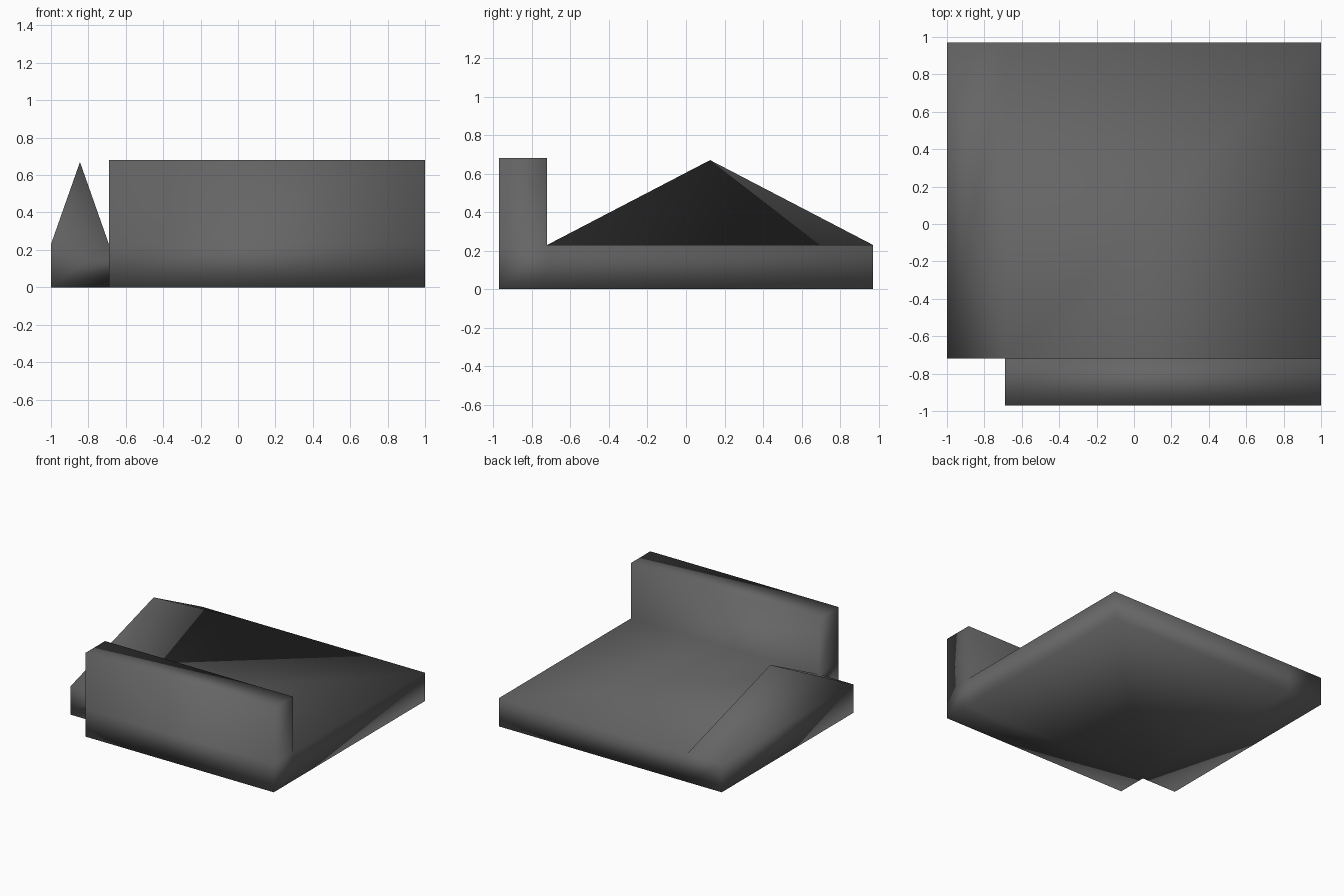
import bpy
import bmesh

if "Cube" in bpy.data.objects:
    bpy.data.objects.remove(bpy.data.objects["Cube"])

# Footprint cells: (x0, x1, y0, y1)
CELLS = {
    "arm": (-1.0, -0.69, -0.72, 0.97),
    "seat": (-0.69, 1.0, -0.72, 0.97),
    "back": (-0.69, 1.0, -0.97, -0.72),
}
SEAT_Z, BACK_Z, ARM_Z = 0.23, 0.68, 0.67

bm = bmesh.new()
for x0, x1, y0, y1 in CELLS.values():
    bm.faces.new([bm.verts.new((x, y, 0)) for x, y in
                  ((x0, y0), (x1, y0), (x1, y1), (x0, y1))])
bmesh.ops.remove_doubles(bm, verts=bm.verts[:], dist=1e-4)


def raise_faces(faces, height):
    """Extrude a face region upward and return its new top faces."""
    geom = bmesh.ops.extrude_face_region(bm, geom=faces)["geom"]
    bmesh.ops.translate(bm, vec=(0, 0, height),
                        verts=[g for g in geom if isinstance(g, bmesh.types.BMVert)])
    return [g for g in geom if isinstance(g, bmesh.types.BMFace)]


# Seat slab
tops = raise_faces(bm.faces[:], SEAT_Z)
arm = min(tops, key=lambda f: f.calc_center_median().x)
back = min(tops, key=lambda f: f.calc_center_median().y)

# Upright back
raise_faces([back], BACK_Z - SEAT_Z)

# Pyramid arm
tip = bmesh.ops.poke(bm, faces=[arm])["verts"][0]
tip.co.z = ARM_Z

# One welded, fully smooth-shaded surface
bmesh.ops.recalc_face_normals(bm, faces=bm.faces[:])
for f in bm.faces:
    f.smooth = True

mesh = bpy.data.meshes.new("corner_seat")
bm.to_mesh(mesh)
bm.free()
mat = bpy.data.materials.new("dark grey")
mat.diffuse_color = (0.13, 0.13, 0.13, 1)
mat.use_nodes = True
mat.node_tree.nodes["Principled BSDF"].inputs["Base Color"].default_value = mat.diffuse_color
mesh.materials.append(mat)
bpy.context.collection.objects.link(bpy.data.objects.new("corner_seat", mesh))
